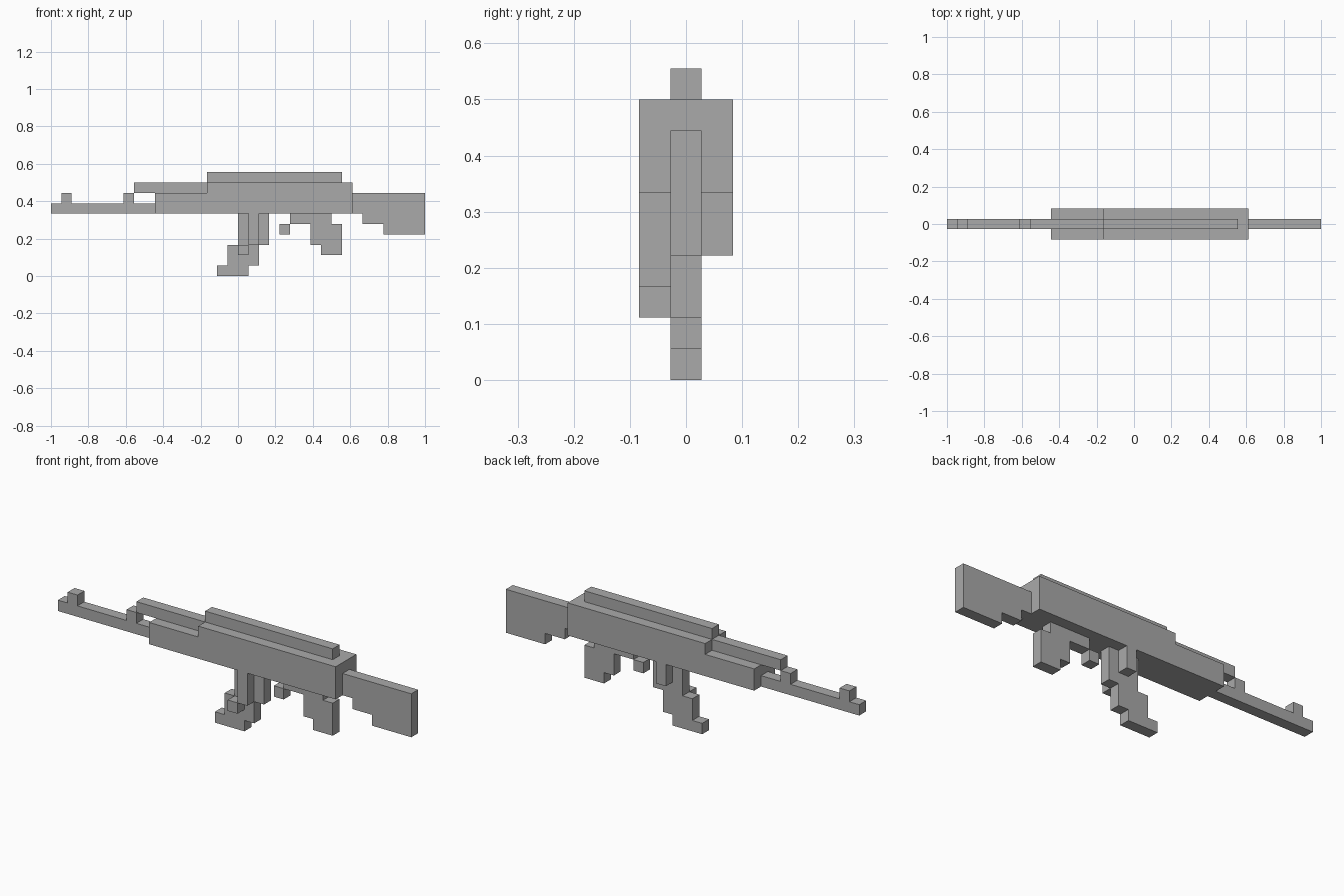
import bpy
import bmesh

if "Cube" in bpy.data.objects:
    bpy.data.objects.remove(bpy.data.objects["Cube"], do_unlink=True)

U = 2 / 36  # one block of the grid

grey = bpy.data.materials.new("plain grey")
grey.use_nodes = True
GREY = (0.4, 0.4, 0.4, 1)
grey.diffuse_color = GREY
grey.node_tree.nodes["Principled BSDF"].inputs["Base Color"].default_value = GREY


def slab(name, outline, y0=-0.5, y1=0.5):
    """Extrude a side outline, given in blocks, from y0 to y1."""
    bm = bmesh.new()
    verts = [bm.verts.new(((x - 18) * U, y0 * U, z * U)) for x, z in outline]
    face = bm.faces.new(verts)
    out = bmesh.ops.extrude_face_region(bm, geom=[face])
    moved = [v for v in out["geom"] if isinstance(v, bmesh.types.BMVert)]
    bmesh.ops.translate(bm, vec=(0, (y1 - y0) * U, 0), verts=moved)
    bmesh.ops.recalc_face_normals(bm, faces=bm.faces)
    mesh = bpy.data.meshes.new(name)
    bm.to_mesh(mesh)
    bm.free()
    mesh.materials.append(grey)
    bpy.context.collection.objects.link(bpy.data.objects.new(name, mesh))


def block(name, x0, x1, z0, z1, y0=-0.5, y1=0.5):
    slab(name, [(x0, z0), (x1, z0), (x1, z1), (x0, z1)], y0, y1)


# Barrel with its front sight and rear post
slab("barrel", [(0, 6), (10, 6), (10, 7), (8, 7), (8, 8), (7, 8), (7, 7),
                (2, 7), (2, 8), (1, 8), (1, 7), (0, 7)])
block("gas_tube", 8, 15, 8, 9)

# Wide body with a stepped front and a top cover
slab("receiver", [(10, 6), (29, 6), (29, 9), (15, 9), (15, 8), (10, 8)], -1.5, 1.5)
block("top_cover", 15, 28, 9, 10)

# Stepped shoulder stock
slab("stock", [(29, 6), (30, 6), (30, 5), (32, 5), (32, 4), (36, 4), (36, 8), (29, 8)])

# Curved magazine and its side ribs
slab("magazine", [(16, 0), (19, 0), (19, 1), (20, 1), (20, 3), (21, 3), (21, 6),
                  (18, 6), (18, 3), (17, 3), (17, 1), (16, 1)])
block("magazine_front_rib", 19, 20, 3, 6, -1.5, -0.5)
block("magazine_front_rib_tip", 18, 19, 2, 3, -1.5, -0.5)
block("magazine_back_rib", 19, 20, 4, 6, 0.5, 1.5)

# Grip and trigger
slab("grip", [(23, 5), (25, 5), (25, 3), (26, 3), (26, 2), (28, 2), (28, 5),
              (27, 5), (27, 6), (23, 6)])
block("trigger", 22, 23, 4, 5)
